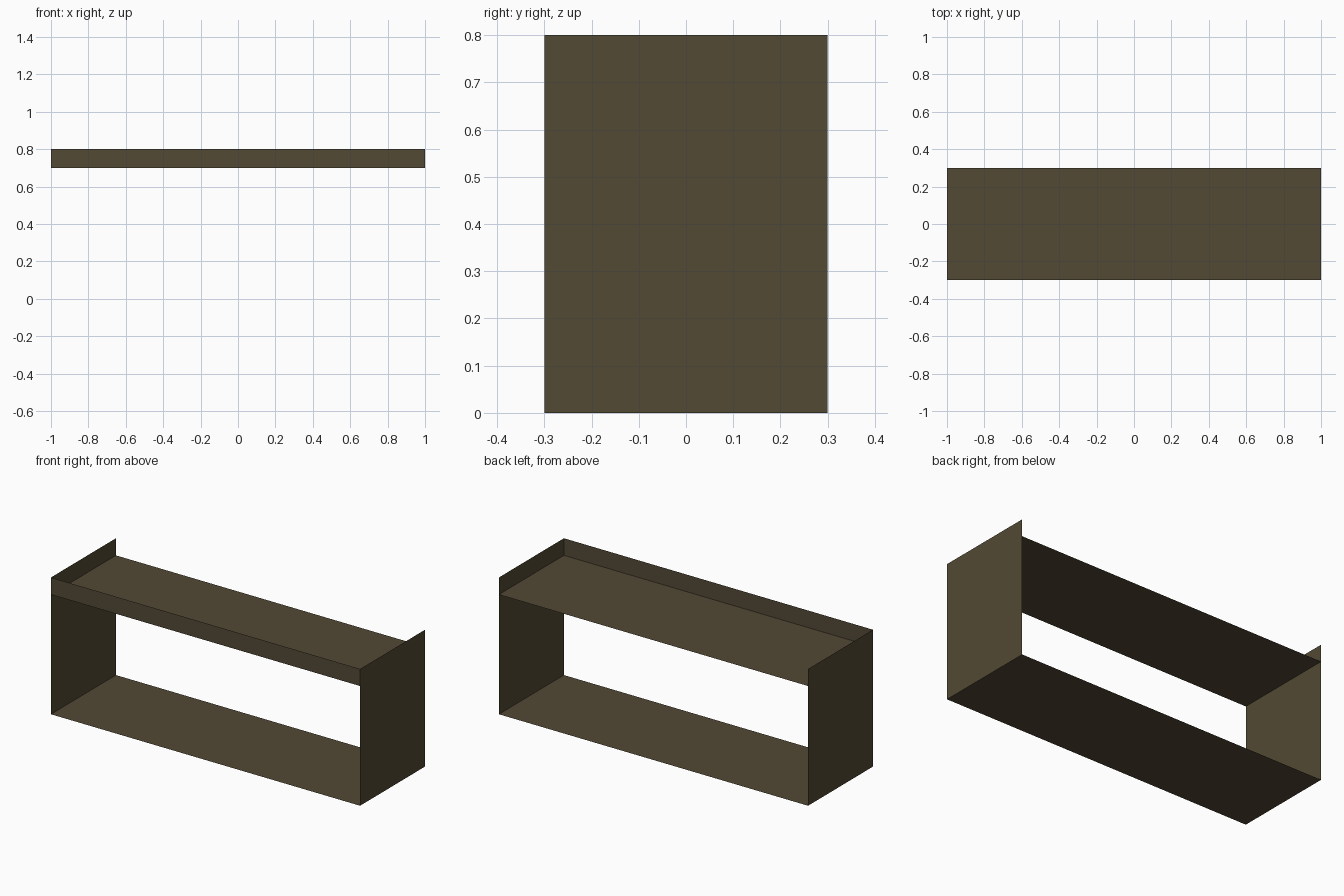
import bpy
from mathutils import Vector

if "Cube" in bpy.data.objects:
    bpy.data.objects.remove(bpy.data.objects["Cube"])

wood = bpy.data.materials.new("dark olive brown")
wood.diffuse_color = (0.085, 0.067, 0.035, 1)
wood.use_nodes = True
wood.node_tree.nodes["Principled BSDF"].inputs["Base Color"].default_value = wood.diffuse_color

L, D, H, SHELF = 1.0, 0.3, 0.8, 0.7  # half length, half depth, height, shelf height


def panel(name, corner, u, v):
    """Paper-thin rectangle spanned from a corner by two edge vectors."""
    c, u, v = Vector(corner), Vector(u), Vector(v)
    mesh = bpy.data.meshes.new(name)
    mesh.from_pydata([c, c + u, c + u + v, c + v], [], [(0, 1, 2, 3)])
    mesh.materials.append(wood)
    obj = bpy.data.objects.new(name, mesh)
    bpy.context.collection.objects.link(obj)
    return obj


# horizontal boards
panel("bottom_board", (-L, -D, 0), (0, 2 * D, 0), (2 * L, 0, 0))
panel("upper_shelf", (-L, -D, SHELF), (2 * L, 0, 0), (0, 2 * D, 0))

# end panels, facing outward
panel("right_side", (L, -D, 0), (0, 2 * D, 0), (0, 0, H))
panel("left_side", (-L, D, 0), (0, -2 * D, 0), (0, 0, H))

# narrow lip along the front edge only
panel("front_lip", (-L, -D, SHELF), (2 * L, 0, 0), (0, 0, H - SHELF))
